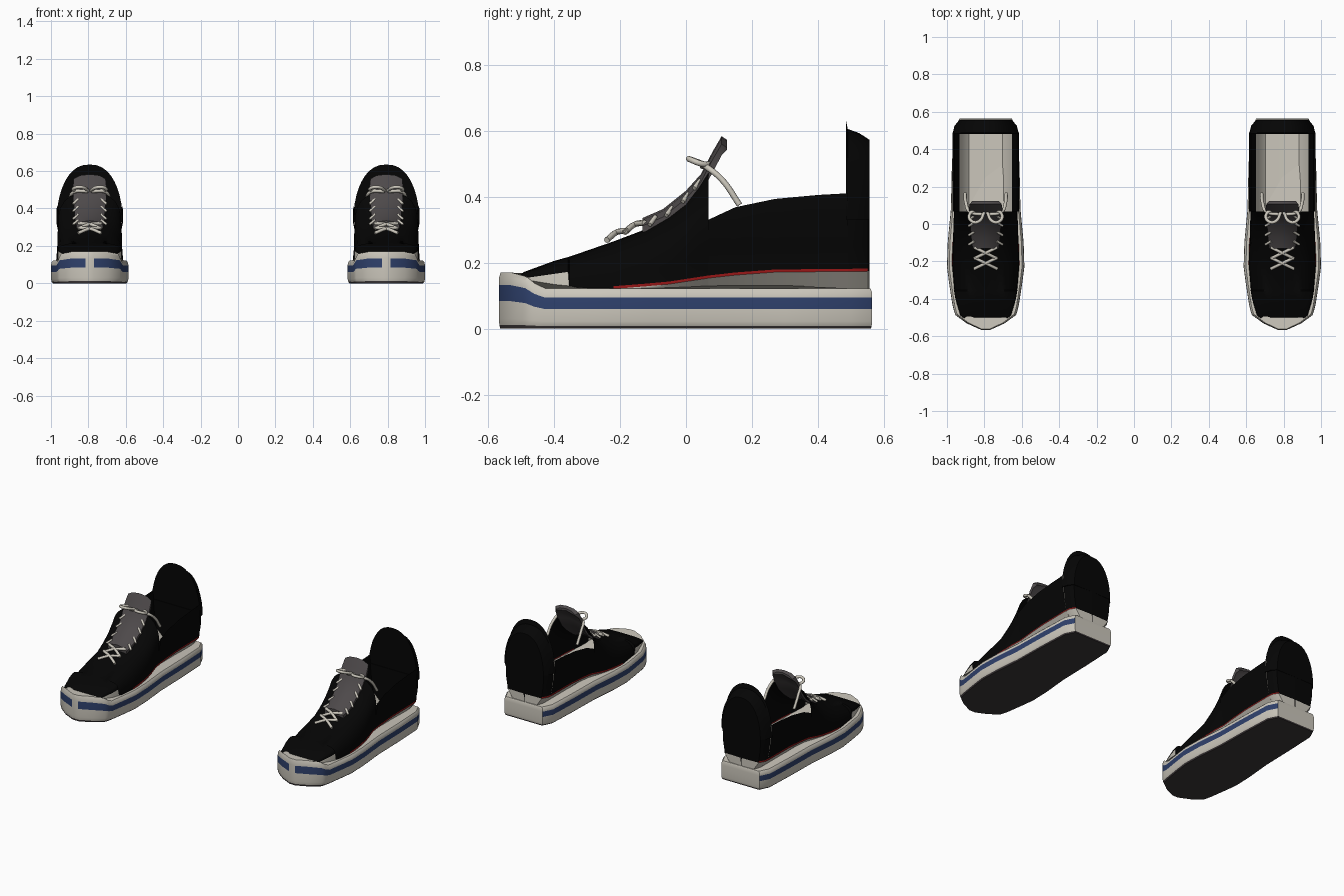
import bpy, bmesh, math

cube = bpy.data.objects.get("Cube")
if cube:
    bpy.data.objects.remove(cube)

COLOURS = {"black": (.0015, .0015, .0015), "cream": (.6, .57, .5), "blue": (.028, .052, .15),
           "grey": (.075, .067, .069), "red": (.3, .008, .008), "rubber": (.045, .038, .04)}
NAMES = list(COLOURS)
MATS = []
for name, rgb in COLOURS.items():
    m = bpy.data.materials.new(name)
    m.use_nodes = True
    m.diffuse_color = (*rgb, 1)
    bsdf = m.node_tree.nodes["Principled BSDF"]
    bsdf.inputs["Base Color"].default_value = (*rgb, 1)
    bsdf.inputs["Roughness"].default_value = .7
    MATS.append(m)


def interp(table, y):
    """Piecewise linear lookup in (y, value) pairs."""
    for (a, u), (b, v) in zip(table, table[1:]):
        if y <= b:
            return u + (v - u) * max(0, (y - a) / (b - a))
    return table[-1][1]


def finish(name, bm, cx, angle=40):
    bmesh.ops.recalc_face_normals(bm, faces=bm.faces)
    mesh = bpy.data.meshes.new(name)
    bm.to_mesh(mesh)
    bm.free()
    for m in MATS:
        mesh.materials.append(m)
    ob = bpy.data.objects.new(name, mesh)
    ob.location.x = cx
    bpy.context.collection.objects.link(ob)
    bpy.ops.object.select_all(action='DESELECT')
    ob.select_set(True)
    bpy.context.view_layer.objects.active = ob
    bpy.ops.object.shade_smooth_by_angle(angle=math.radians(angle))


def loft(name, stations, colour, cx, caps=(True, True)):
    """Loft (y, half profile) stations, each half mirrored across x = 0."""
    bm = bmesh.new()
    rings = []
    for y, half in stations:
        ring = half + [(-x, z) for x, z in half[-2:0:-1]]
        rings.append([bm.verts.new((x, y, z)) for x, z in ring])
    n, total = len(stations[0][1]) - 1, len(rings[0])
    for k in range(len(rings) - 1):
        y = (stations[k][0] + stations[k + 1][0]) / 2
        for i in range(total):
            j = (i + 1) % total
            f = bm.faces.new((rings[k][i], rings[k][j], rings[k + 1][j], rings[k + 1][i]))
            f.material_index = NAMES.index(colour(i if i < n else 2 * n - 1 - i, y))
    for ring, wanted in zip((rings[0], rings[-1]), caps):
        if wanted:
            f = bm.faces.new(ring)
            f.material_index = NAMES.index(colour(n - 1, 0))
    finish(name, bm, cx)


def lace(name, points, cx, r=.009):
    cu = bpy.data.curves.new(name, 'CURVE')
    cu.dimensions = '3D'
    cu.bevel_depth, cu.bevel_resolution, cu.resolution_u = r, 2, 6
    cu.use_fill_caps = True
    sp = cu.splines.new('BEZIER')
    sp.bezier_points.add(len(points) - 1)
    for bp, p in zip(sp.bezier_points, points):
        bp.co = p
        bp.handle_left_type = bp.handle_right_type = 'AUTO'
    cu.materials.append(MATS[NAMES.index("cream")])
    ob = bpy.data.objects.new(name, cu)
    ob.location.x = cx
    bpy.context.collection.objects.link(ob)


BAND = [(-.51, .15), (-.357, .172), (-.353, .118), (-.2, .121), (-.05, .135),
        (.1, .158), (.25, .171), (.56, .174)]
TUCK = [(-.2, 1), (0, .82), (.12, .65), (.56, .65)]
BULGE = [(-.12, 0), (.068, .04)]
BASE = .11


def lower_rows(y, w):
    """Bottom, tucked-in foxing band and piping shared by all upper parts."""
    b = interp(BAND, y)
    return [(0, BASE), (w * interp(TUCK, y), BASE), (w, b), (w * .99, b + .008)]


def lower_colour(row, y):
    if row <= 1:
        return "cream"
    return "red" if row == 2 and -.2 < y < .55 else "black"


def sole(side, cx):
    half = [(.022, -.567), (.1, -.532), (.162, -.487), (.171, -.46), (.178, -.43), (.195, -.32),
            (.207, -.23), (.203, -.1), (.186, .08), (.181, .3), (.172, .5), (.14, .564)]
    outline = half + [(-x, y) for x, y in reversed(half)]
    levels = [(0, .95), (.008, .98), (.022, 1), (.06, 1), (.095, 1), (.112, .985), (.122, .94)]
    bm = bmesh.new()
    rings = []
    for z, s in levels:
        ring = []
        for x, y in outline:
            t = min(1, max(0, (-.43 - y) / .085))
            lift = t * t * (3 - 2 * t) * z * .39
            ring.append(bm.verts.new((x * s, y * (1 - (1 - s) * .15), z + lift)))
        rings.append(ring)
    n = len(outline)
    for k in range(len(rings) - 1):
        for i in range(n):
            j = (i + 1) % n
            f = bm.faces.new((rings[k][i], rings[k][j], rings[k + 1][j], rings[k + 1][i]))
            ends = i in (len(half) - 1, n - 1)
            kind = "rubber" if k == 0 else "blue" if k == 3 and not ends else "cream"
            f.material_index = NAMES.index(kind)
    bm.faces.new(rings[0]).material_index = NAMES.index("rubber")
    bm.faces.new(rings[-1]).material_index = NAMES.index("cream")
    finish(side + "_sole", bm, cx)


def vamp(side, cx):
    shape = [(-.505, .115, .16), (-.49, .135, .172), (-.4, .162, .205), (-.357, .169, .217),
             (-.353, .17, .218), (-.22, .18, .264), (-.12, .178, .302), (-.05, .172, .345),
             (0, .165, .385), (.04, .156, .44), (.068, .15, .487)]
    stations = []
    for y, w, top in shape:
        rows = lower_rows(y, w)
        x0, z0 = rows[-1]
        z0 = min(z0, top - .002)
        for i in range(1, 9):
            t = math.pi / 2 * i / 8
            x = x0 * math.cos(t) ** .7 + interp(BULGE, y) * math.sin(2 * t) if i < 8 else 0
            rows.append((x, z0 + (top - z0) * math.sin(t) ** .85))
        stations.append((y, rows))
    loft(side + "_vamp", stations, lower_colour, cx, (True, False))


def quarter_colour(row, y):
    if row >= 9:
        return "red" if row == 9 else "cream"
    return lower_colour(row, y)


def quarters(side, cx):
    # thin open ankle walls, leaning outward, showing piping and band inside too
    rim = [(.068, .33), (.15, .368), (.27, .393), (.4, .405), (.49, .41)]
    stations = []
    for y, z in rim:
        rows = lower_rows(y, .15)
        rows += [(.163, .25), (.177, z - .01), (.174, z), (.167, z - .004), (.152, .25),
                 (.141, .186), (.14, .178), (.09, .128), (0, .125)]
        stations.append((y, rows))
    loft(side + "_quarters", stations, quarter_colour, cx, (False, True))


def heel(side, cx):
    stations = []
    for y, w in ((.48, .15), (.515, .147), (.552, .125), (.556, .004)):
        stations.append((y, lower_rows(y, w) + [(w * 1.08, .25), (w * 1.12, .36), (0, .36)]))
    loft(side + "_heel_counter", stations, lower_colour, cx)
    # tall arched collar overhanging the counter
    steps = [math.pi / 2 * i / 10 for i in range(10)]
    arch = [(math.cos(t) ** .85, math.sin(t)) for t in steps] + [(0, 1)]
    stations = []
    for y, w, top in ((.484, .177, .635), (.49, .175, .605), (.525, .167, .592), (.556, .14, .572)):
        stations.append((y, [(0, .33)] + [(a * w, .33 + b * (top - .33)) for a, b in arch]))
    loft(side + "_heel_collar", stations, lambda r, y: "black", cx)


def tongue(side, cx):
    path = [(-.132, .335, .07, .04), (-.07, .362, .078, .04), (0, .418, .082, .04),
            (.045, .468, .086, .04), (.08, .535, .09, .045), (.108, .583, .085, .04),
            (.124, .572, .07, .012)]
    stations = [(y, [(0, z - d), (w, z - d - .018), (w, z - .024), (w * .6, z - .006), (0, z)])
                for y, z, w, d in path]
    loft(side + "_tongue", stations, lambda r, y: "grey", cx)


def laces(side, cx):
    for k in range(2):
        y, z = -.24 + k * .055, .268 + k * .024
        for s in (-1, 1):
            lace(side + "_cross_lace", [(-s * .062, y, z), (0, y + .03, z + .024),
                                        (s * .062, y + .06, z + .028)], cx)
    for s in (-1, 1):
        # short runs entering the eyelets
        for y, z in ((-.1, .327), (-.05, .355), (0, .397), (.035, .437)):
            lace(side + "_eyelet_lace", [(s * .09, y - .01, z - .012),
                                         (s * .06, y + .008, z + .012)], cx, .007)
        # bow loop and loose end
        lace(side + "_bow_loop", [(s * .008, .068, .495), (s * .05, .075, .497), (s * .088, .045, .5),
                                  (s * .07, .012, .513), (s * .035, .015, .512),
                                  (s * .008, .062, .495)], cx)
        lace(side + "_loose_end", [(s * .01, .05, .492), (s * .085, .065, .488), (s * .105, .11, .45),
                                   (s * .11, .162, .375)], cx)


for side, cx in (("left", .793), ("right", -.793)):
    for part in (sole, vamp, quarters, heel, tongue, laces):
        part(side, cx)
